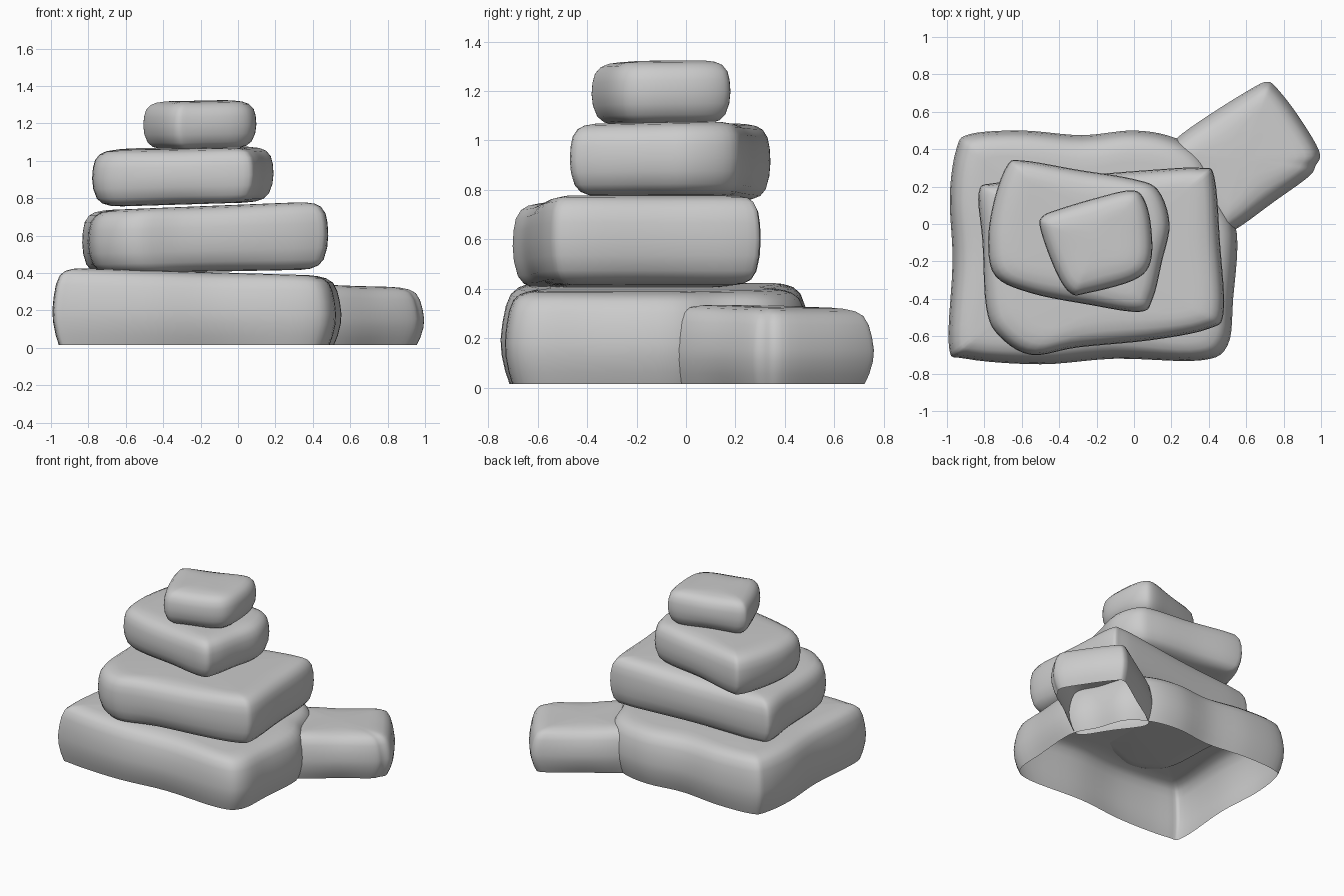
import bpy
import bmesh
from mathutils import Vector

if "Cube" in bpy.data.objects:
    bpy.data.objects.remove(bpy.data.objects["Cube"])

# (inset, height fraction) side profiles: fully rounded, or open underneath
CLOSED = [(.16, 0), (.10, .015), (.055, .06), (.025, .15), (.006, .32), (0, .5), (.004, .68),
          (.015, .82), (.04, .92), (.075, .97), (.13, .995), (.18, 1)]
OPEN = [(.04, 0), (.02, .13), (.004, .3), (0, .45), (.008, .62), (.022, .78),
        (.045, .9), (.08, .96), (.13, .99), (.18, 1)]


def smooth_loop(pts, steps=5):
    """Closed Catmull-Rom curve through the outline points."""
    pts = [Vector(p) for p in pts]
    n, out = len(pts), []
    for i in range(n):
        a, b, c, d = (pts[(i + k) % n] for k in (-1, 0, 1, 2))
        for s in range(steps):
            t = s / steps
            out.append(0.5 * (2 * b + (c - a) * t + (2 * a - 5 * b + 4 * c - d) * t * t
                              + (3 * b - a - 3 * c + d) * t ** 3))
    return out


def stone(name, outline, bottom, top, profile):
    """Loft a rounded slab; bottom and top are planes (z, slope x, slope y)."""
    loop = smooth_loop(outline)
    n = len(loop)
    xs, ys = [p.x for p in loop], [p.y for p in loop]
    centre = Vector(((min(xs) + max(xs)) / 2, (min(ys) + max(ys)) / 2))

    def height(plane, p):
        return plane[0] + plane[1] * p.x + plane[2] * p.y

    def place(p, f):
        low, high = height(bottom, p), height(top, p)
        return (p.x, p.y, low + (high - low) * f)

    bm = bmesh.new()
    rings = []
    for inset, f in profile:
        ring = []
        for p in loop:
            d = p - centre
            q = centre + d * (1 - inset / d.length)
            ring.append(bm.verts.new(place(q, f)))
        rings.append(ring)
    for r0, r1 in zip(rings, rings[1:]):
        for i in range(n):
            j = (i + 1) % n
            bm.faces.new((r0[i], r0[j], r1[j], r1[i]))
    caps = [(rings[-1], 1)]
    if profile is CLOSED:
        caps.append((rings[0], 0))
    for ring, f in caps:
        mid = bm.verts.new(place(centre, f))
        for i in range(n):
            bm.faces.new((ring[i], ring[(i + 1) % n], mid))
    bmesh.ops.recalc_face_normals(bm, faces=bm.faces)
    # The top cap must face up, also on the open stones
    bm.faces.ensure_lookup_table()
    if max(bm.faces, key=lambda f: f.calc_center_median().z).normal.z < 0:
        bmesh.ops.reverse_faces(bm, faces=bm.faces)
    for f in bm.faces:
        f.smooth = True
    mesh = bpy.data.meshes.new(name)
    bm.to_mesh(mesh)
    bm.free()
    bpy.context.collection.objects.link(bpy.data.objects.new(name, mesh))


# Large ground slab, hollow underneath
stone("base_stone",
      [(-.95, .4), (-.88, .48), (-.6, .5), (-.28, .475), (0, .5), (.22, .46), (.38, .35),
       (.46, .15), (.55, -.05), (.53, -.4), (.5, -.65), (.35, -.73), (-.1, -.72),
       (-.5, -.75), (-.9, -.72), (-.99, -.65), (-.97, -.2), (-.985, .15)],
      (.015, 0, 0), (.40, -.03, 0), OPEN)

# Small stone leaning out of the back right corner, hollow underneath
stone("side_stone",
      [(.71, .76), (.63, .725), (.42, .595), (.23, .46), (.16, .36), (.3, .14), (.44, -.05),
       (.54, -.03), (.75, .12), (.93, .25), (.97, .31), (.99, .39), (.87, .59), (.76, .73)],
      (.015, 0, 0), (.345, -.015, -.02), OPEN)

# Second layer
stone("second_stone",
      [(-.83, .17), (-.74, .22), (-.4, .25), (.1, .29), (.36, .3), (.43, .25), (.46, -.1),
       (.48, -.47), (.4, -.56), (.1, -.62), (-.3, -.66), (-.55, -.7), (-.72, -.6),
       (-.79, -.45), (-.81, -.1)],
      (.41, .02, 0), (.765, .04, 0), CLOSED)

# Third layer
stone("third_stone",
      [(-.68, .31), (-.6, .34), (-.3, .29), (0, .24), (.13, .18), (.19, 0), (.15, -.2),
       (.1, -.4), (.03, -.47), (-.25, -.43), (-.55, -.37), (-.74, -.28), (-.78, -.1),
       (-.75, .12)],
      (.775, .03, 0), (1.075, .02, .015), CLOSED)

# Top stone
stone("top_stone",
      [(-.49, .04), (-.4, .08), (-.2, .14), (-.02, .18), (.05, .14), (.09, 0), (.09, -.2),
       (0, -.3), (-.25, -.37), (-.34, -.37), (-.42, -.25), (-.5, -.03)],
      (1.065, .015, .01), (1.325, .015, .01), CLOSED)
